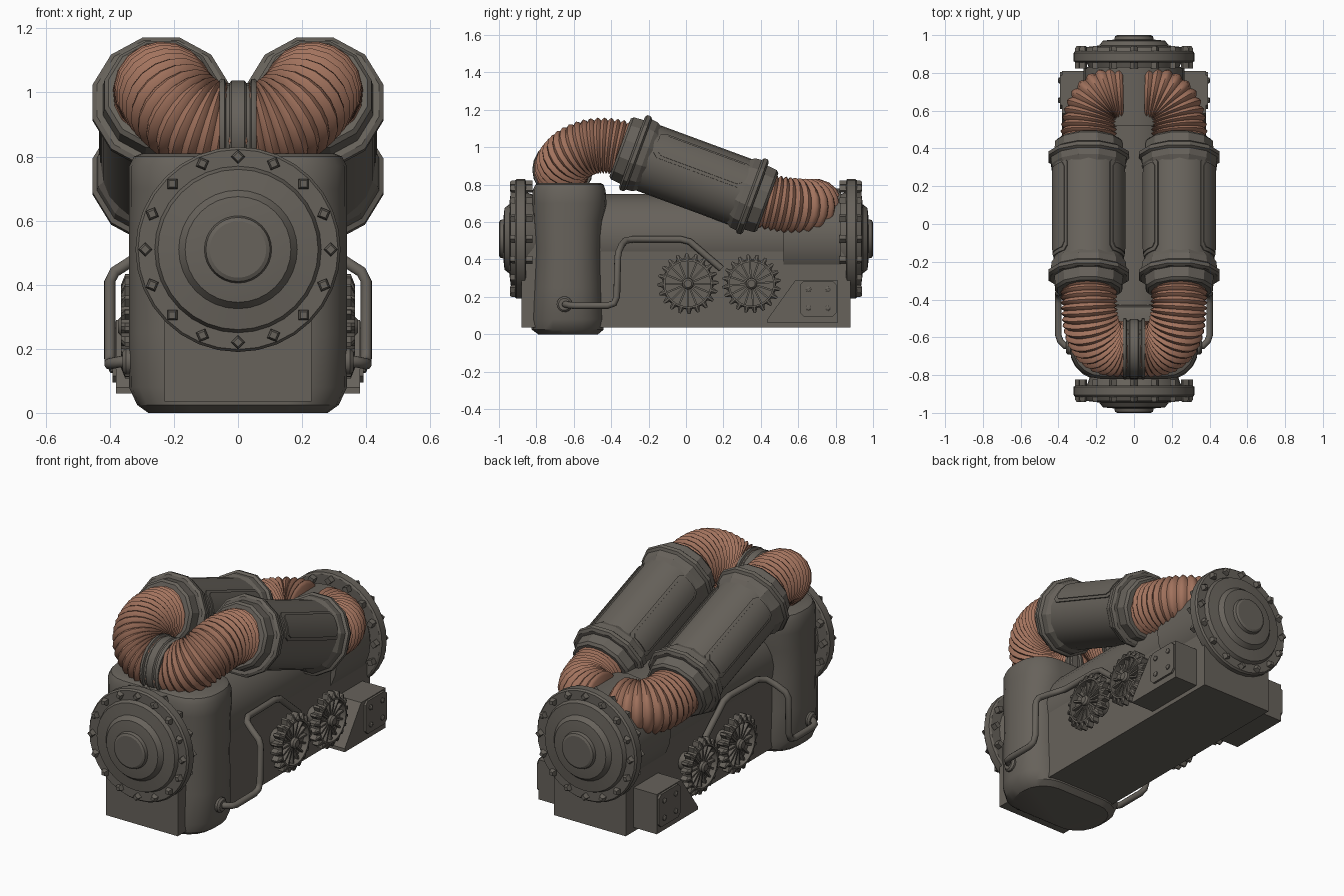
import bpy, bmesh, math
from mathutils import Vector, Matrix

if "Cube" in bpy.data.objects:
    bpy.data.objects.remove(bpy.data.objects["Cube"])


def material(name, rgb):
    m = bpy.data.materials.new(name)
    m.diffuse_color = (*rgb, 1)
    m.use_nodes = True
    m.node_tree.nodes["Principled BSDF"].inputs["Base Color"].default_value = m.diffuse_color
    return m


METAL = material("dark warm metal", (0.135, 0.122, 0.104))
COPPER = material("copper hose", (0.36, 0.17, 0.11))


def finish(bm, name, mat=METAL, mirror=False, angle=34):
    bmesh.ops.recalc_face_normals(bm, faces=bm.faces)
    me = bpy.data.meshes.new(name)
    bm.to_mesh(me)
    bm.free()
    me.materials.append(mat)
    ob = bpy.data.objects.new(name, me)
    bpy.context.collection.objects.link(ob)
    bpy.ops.object.select_all(action='DESELECT')
    ob.select_set(True)
    bpy.context.view_layer.objects.active = ob
    bpy.ops.object.shade_smooth_by_angle(angle=math.radians(angle))
    if mirror:
        mod = ob.modifiers.new("mirror", 'MIRROR')
        mod.use_mirror_merge = False
    return ob


def loft(bm, rings, closed=False):
    """Skin a list of rings; cap the ends, or join last ring to first."""
    vs = [[bm.verts.new(p) for p in r] for r in rings]
    n = len(vs[0])
    pairs = list(zip(vs, vs[1:])) + ([(vs[-1], vs[0])] if closed else [])
    for a, b in pairs:
        for k in range(n):
            j = (k + 1) % n
            bm.faces.new((a[k], a[j], b[j], b[k]))
    if not closed:
        bm.faces.new(vs[0])
        bm.faces.new(vs[-1])


def frame(origin, axis):
    z = Vector(axis).normalized()
    x = Vector((1, 0, 0)) if abs(z.x) < 0.9 else Vector((0, 1, 0))
    x = (x - z * x.dot(z)).normalized()
    m = Matrix((x, z.cross(x), z)).transposed().to_4x4()
    m.translation = Vector(origin)
    return m


def lathe(bm, profile, n, origin, axis, phase=0, closed=False, teeth=None):
    m = frame(origin, axis)
    rings = []
    for r, t in profile:
        ring = []
        for k in range(n):
            a = phase + 2 * math.pi * k / n
            rr = r * 0.84 if teeth and r > teeth and k % 4 > 1 else r
            ring.append(m @ Vector((rr * math.cos(a), rr * math.sin(a), t)))
        rings.append(ring)
    loft(bm, rings, closed)


def sweep(bm, pts, radii, n):
    x = Vector((0.1, 0.2, 1))
    rings = []
    for i, p in enumerate(pts):
        d = (pts[min(i + 1, len(pts) - 1)] - pts[max(i - 1, 0)]).normalized()
        x = (x - d * x.dot(d)).normalized()
        y = d.cross(x)
        rings.append([p + radii[i] * (x * math.cos(2 * math.pi * k / n) + y * math.sin(2 * math.pi * k / n))
                      for k in range(n)])
    loft(bm, rings)


def prism(bm, yz, x0, x1):
    loft(bm, [[(x, y, z) for y, z in yz] for x in (x0, x1)])


def rect(y0, y1, z0, z1):
    return [(y0, z0), (y1, z0), (y1, z1), (y0, z1)]


def bezier(p, steps):
    """Points evenly spaced by length on a cubic curve."""
    p = [Vector(q) for q in p]
    dense = []
    for i in range(301):
        t = i / 300
        u = 1 - t
        dense.append(p[0] * u**3 + p[1] * 3 * u * u * t + p[2] * 3 * u * t * t + p[3] * t**3)
    dist = [0]
    for a, b in zip(dense, dense[1:]):
        dist.append(dist[-1] + (b - a).length)
    out, j = [], 0
    for i in range(steps + 1):
        want = dist[-1] * i / steps
        while j < 299 and dist[j + 1] < want:
            j += 1
        f = (want - dist[j]) / (dist[j + 1] - dist[j])
        out.append(dense[j].lerp(dense[j + 1], min(f, 1)))
    return out


# base block, main boiler barrel and rear sleeve
bm = bmesh.new()
prism(bm, rect(-0.88, 0.88, 0.035, 0.51), -0.23, 0.23)
finish(bm, "base_block")
bm = bmesh.new()
lathe(bm, [(0.24, -0.6), (0.24, 0.86)], 24, (0, 0, 0.51), (0, 1, 0))
finish(bm, "main_barrel")
bm = bmesh.new()
lathe(bm, [(0.268, 0.52), (0.268, 0.83)], 24, (0, 0, 0.51), (0, 1, 0))
finish(bm, "rear_sleeve")

# upright front tank: rounded-rectangle sections, slightly waisted
bm = bmesh.new()
rings = []
for z, hx, y0, y1 in [(0, 0.28, -0.79, -0.47), (0.025, 0.315, -0.825, -0.44), (0.08, 0.34, -0.825, -0.44),
                      (0.25, 0.34, -0.815, -0.45), (0.45, 0.34, -0.805, -0.455), (0.6, 0.34, -0.815, -0.445),
                      (0.7, 0.34, -0.82, -0.425), (0.77, 0.34, -0.82, -0.43), (0.8, 0.325, -0.805, -0.44),
                      (0.81, 0.30, -0.785, -0.46)]:
    cy, hy = (y0 + y1) / 2, (y1 - y0) / 2
    r = hy * 0.85
    ring = []
    for q, (sx, sy) in enumerate([(1, 1), (-1, 1), (-1, -1), (1, -1)]):
        for k in range(6):
            a = math.pi / 2 * (q + k / 5)
            ring.append((sx * (hx - r) + r * math.cos(a), cy + sy * (hy - r) + r * math.sin(a), z))
    rings.append(ring)
loft(bm, rings)
finish(bm, "front_upright_tank")

# stepped end covers with their rings of square bolts
for s, side in ((-1, "front"), (1, "rear")):
    bm = bmesh.new()
    lathe(bm, [(0.23, 0.8), (0.25, 0.855), (0.31, 0.855), (0.32, 0.862), (0.32, 0.905), (0.312, 0.915),
               (0.26, 0.915), (0.25, 0.937), (0.185, 0.945), (0.165, 0.97), (0.135, 0.974), (0.105, 0.976),
               (0.1, 0.994), (0.088, 1.0)], 32, (0, 0, 0.51), (0, s, 0))
    finish(bm, side + "_end_cover", angle=25)
    bm = bmesh.new()
    for i in range(16):
        a = i * math.pi / 8
        lathe(bm, [(0.022, 0.822), (0.022, 0.93), (0.014, 0.942)], 4,
              (0.29 * math.cos(a), 0, 0.51 + 0.29 * math.sin(a)), (0, s, 0), phase=-s * a)
    finish(bm, side + "_cover_bolts")

# sloping canisters with polygonal collars and raised side panels
TOP, SLOPE = Vector((0.24, -0.27, 0.968)), Vector((0, 0.938, -0.346))
bm = bmesh.new()
lathe(bm, [(0.186, 0), (0.186, 0.666)], 24, TOP, SLOPE)
finish(bm, "sloping_canister", mirror=True)
bm = bmesh.new()
collar = [(0.135, -0.06), (0.14, -0.088), (0.17, -0.088), (0.183, -0.075), (0.188, -0.02), (0.207, -0.02),
          (0.221, -0.01), (0.221, 0.01), (0.207, 0.02), (0.203, 0.055), (0.184, 0.085), (0.135, 0.085)]
lathe(bm, collar, 12, TOP, SLOPE, phase=math.pi / 12, closed=True)
lathe(bm, collar, 12, TOP + SLOPE * 0.666, -SLOPE, phase=math.pi / 12, closed=True)
finish(bm, "canister_collars", mirror=True, angle=25)
bm = bmesh.new()
m = frame(TOP, SLOPE)
for mid in (-29, -151):
    for half, t0, t1, r in ((24, 0.09, 0.61, 0.192), (19, 0.11, 0.59, 0.197)):
        rings = []
        for k in range(9):
            a = math.radians(mid - half + half * k / 4)
            e = 0.025 if k in (0, 8) else 0
            rr = r
            rings.append([m @ Vector((q * math.cos(a), q * math.sin(a), t)) for q, t in
                          ((0.178, t0 + e), (rr, t0 + e), (rr, t1 - e), (0.178, t1 - e))])
        loft(bm, rings)
finish(bm, "canister_panels", mirror=True)

# ribbed copper hoses
for name, ribs, path in (
        ("front_hose", 21, [(0.24, -0.30, 0.98), (0.24, -0.58, 1.08), (0.225, -0.68, 0.885), (0.02, -0.66, 0.88)]),
        ("rear_hose", 14, [(0.24, 0.38, 0.725), (0.245, 0.57, 0.67), (0.22, 0.69, 0.685), (0.06, 0.69, 0.68)])):
    bm = bmesh.new()
    pts = bezier(path, ribs * 4)
    sweep(bm, pts, [(0.134, 0.145, 0.151, 0.145)[i % 4] for i in range(len(pts))], 18)
    finish(bm, name, COPPER, mirror=True, angle=50)

# ringed coupling where the front hoses meet
bm = bmesh.new()
half = [(0.13, 0.058), (0.158, 0.058), (0.162, 0.052), (0.162, 0.042), (0.15, 0.038), (0.15, 0.026), (0.157, 0.02)]
lathe(bm, half + [(r, -t) for r, t in reversed(half)], 20, (0, -0.66, 0.88), (1, 0, 0))
finish(bm, "hose_coupling")

# side pipes and their round mounts
bm = bmesh.new()
pipe = [Vector(p) for p in ((0.32, -0.65, 0.16), (0.365, -0.645, 0.16), (0.39, -0.62, 0.155), (0.40, -0.59, 0.153),
        (0.40, -0.42, 0.153), (0.40, -0.385, 0.165), (0.40, -0.37, 0.20), (0.40, -0.365, 0.41),
        (0.385, -0.36, 0.44), (0.33, -0.345, 0.475), (0.285, -0.325, 0.5), (0.26, -0.28, 0.508),
        (0.255, -0.03, 0.508), (0.255, 0.02, 0.495), (0.255, 0.19, 0.35))]
sweep(bm, pipe, [0.018] * len(pipe), 10)
finish(bm, "side_pipe", mirror=True, angle=60)
bm = bmesh.new()
lathe(bm, [(0.042, 0.32), (0.042, 0.35), (0.032, 0.36)], 14, (0, -0.65, 0.16), (1, 0, 0))
finish(bm, "pipe_mount", mirror=True)

# spoked gears
for name, y, R, turn in (("front_gear", 0.01, 0.163, 0), ("rear_gear", 0.35, 0.157, 0.08)):
    bm = bmesh.new()
    c = (0, y, 0.27)
    lathe(bm, [(R * 0.74, 0.31), (R, 0.315), (R, 0.352), (R * 0.8, 0.365), (R * 0.74, 0.365)], 80, c, (1, 0, 0),
          phase=turn, closed=True, teeth=R * 0.9)
    lathe(bm, [(R * 0.77, 0.315), (R * 0.77, 0.33)], 32, c, (1, 0, 0))
    lathe(bm, [(0.05, 0.2), (0.05, 0.32), (0.03, 0.32), (0.03, 0.365), (0.02, 0.375)], 16, c, (1, 0, 0))
    for i in range(16):
        a = i * math.pi / 8 + turn
        d, w = Vector((math.cos(a), math.sin(a))), Vector((-math.sin(a), math.cos(a))) * 0.005
        p = Vector((y, 0.27))
        prism(bm, [p + d * 0.02 + w, p + d * R * 0.76 + w, p + d * R * 0.76 - w, p + d * 0.02 - w], 0.325, 0.35)
    finish(bm, name, mirror=True)

# wedge brackets with bolted plates
bm = bmesh.new()
prism(bm, [(0.435, 0.06), (0.81, 0.06), (0.81, 0.29), (0.585, 0.29), (0.435, 0.08)], 0.22, 0.38)
finish(bm, "side_bracket", mirror=True)
bm = bmesh.new()
y0, y1, z0, z1, c = 0.61, 0.805, 0.095, 0.285, 0.02
prism(bm, [(y0 + c, z0), (y1 - c, z0), (y1, z0 + c), (y1, z1 - c), (y1 - c, z1), (y0 + c, z1),
           (y0, z1 - c), (y0, z0 + c)], 0.375, 0.392)
for y in (0.655, 0.76):
    for z in (0.14, 0.24):
        lathe(bm, [(0.015, 0.385), (0.015, 0.398), (0.008, 0.403)], 8, (0, y, z), (1, 0, 0))
finish(bm, "bolted_plate", mirror=True)
